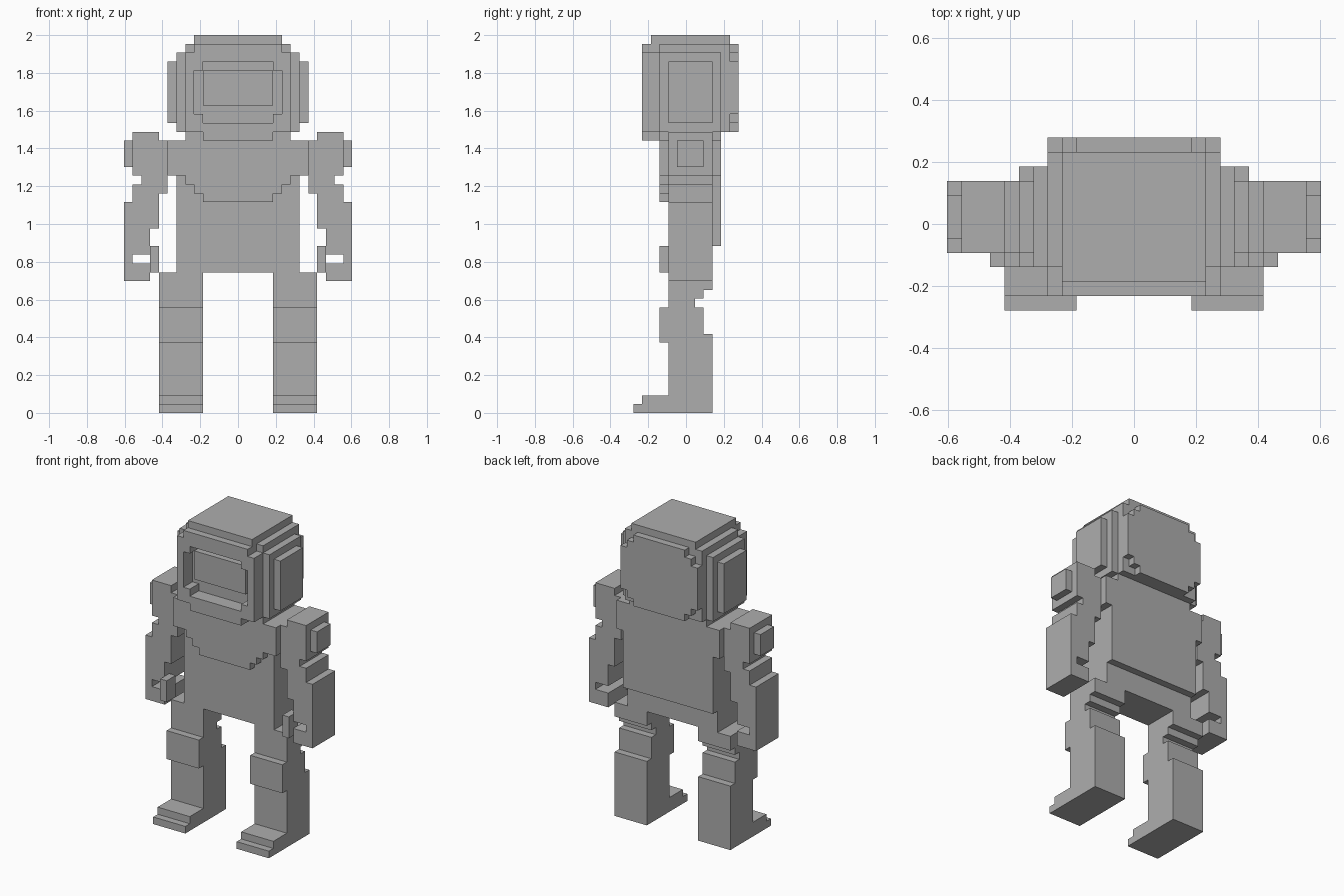
import bpy
import bmesh
from mathutils import Matrix, Vector

if "Cube" in bpy.data.objects:
    bpy.data.objects.remove(bpy.data.objects["Cube"], do_unlink=True)

U = 2 / 43  # one block of the grid

grey = bpy.data.materials.new("plain_grey")
grey.use_nodes = True
COLOUR = (0.42, 0.42, 0.42, 1)
grey.diffuse_color = COLOUR
grey.node_tree.nodes["Principled BSDF"].inputs["Base Color"].default_value = COLOUR


def part(name, *boxes, mirror=False):
    """Join blocks, each given as (x range, y range, z range) in grid units."""
    bm = bmesh.new()
    for ranges in boxes:
        centre = Vector([(a + b) / 2 * U for a, b in ranges])
        size = [(b - a) * U for a, b in ranges]
        bmesh.ops.create_cube(bm, size=1, matrix=Matrix.Translation(centre) @ Matrix.Diagonal((*size, 1)))
    mesh = bpy.data.meshes.new(name)
    bm.to_mesh(mesh)
    bm.free()
    mesh.materials.append(grey)
    obj = bpy.data.objects.new(name, mesh)
    bpy.context.collection.objects.link(obj)
    if mirror:
        obj.modifiers.new("mirror", 'MIRROR').use_mirror_merge = False
    return obj


def mid(half):
    return (-half, half)


# Legs: boots, shins, knee pads and stepped thighs
LEG = (4, 9)
part("boots", (LEG, (-6, 3), (0, 1)), (LEG, (-5, 3), (1, 2)), mirror=True)
part("shins", (LEG, (-2, 3), (2, 9)), (LEG, (-2, 2), (9, 12)), mirror=True)
part("knee_pads", (LEG, (-3, -2), (8, 12)), mirror=True)
part("thighs", (LEG, (-2, 1), (12, 13)), (LEG, (-2, 2), (13, 14)),
     (LEG, (-2, 3), (14, 16)), mirror=True)

# Torso
part("torso", (mid(7), (-2, 3), (16, 27)))
part("upper_chest", (mid(8), (-3, 4), (27, 31)))
part("chest_bib", *[(mid(h), (-3, -2), (z, z + 1)) for h, z in ((4, 24), (5, 25), (6, 26))])
part("back_plate", (mid(7), (3, 4), (19, 27)))
part("neck", (mid(6), (-3, 4), (31, 32)))

# Arms
ARM = (-2, 3)
part("shoulders", ((9, 12), ARM, (27, 32)), ((8, 9), ARM, (27, 31)), mirror=True)
part("shoulder_knobs", ((12, 13), (-1, 2), (28, 31)), mirror=True)
part("upper_arms", ((8, 11), ARM, (26, 27)), ((8, 12), ARM, (25, 26)),
     ((9, 12), ARM, (24, 25)), mirror=True)
part("forearms", ((9, 13), ARM, (21, 24)), ((10, 13), ARM, (18, 21)), mirror=True)
part("hands", ((12, 13), ARM, (17, 18)), ((10, 13), ARM, (15, 17)), mirror=True)
part("thumbs", ((9, 10), (-3, -1), (16, 19)), mirror=True)

# Helmet shell in layers from front to back
part("helmet_shell", (mid(7), (-3, 4), (32, 41)), (mid(6), (-3, 5), (32, 42)),
     (mid(5), (-4, 5), (42, 43)))
part("helmet_back", (mid(6), (5, 6), (34, 40)), (mid(5), (5, 6), (33, 41)),
     (mid(4), (5, 6), (32, 42)))
part("ear_pads", ((7, 8), (-2, 3), (33, 40)), mirror=True)

# Stepped rim around the recessed visor
RIM = (-5, -3)
part("face_rim_top", (mid(5), RIM, (41, 42)), (mid(6), RIM, (40, 41)))
part("face_rim_bottom", (mid(4), RIM, (31, 32)), (mid(6), RIM, (32, 33)))
part("face_rim_sides", ((5, 6), RIM, (33, 40)), ((4, 5), RIM, (33, 34)),
     ((4, 5), RIM, (39, 40)), mirror=True)
part("visor", (mid(4), (-4, -3), (35, 39)))
